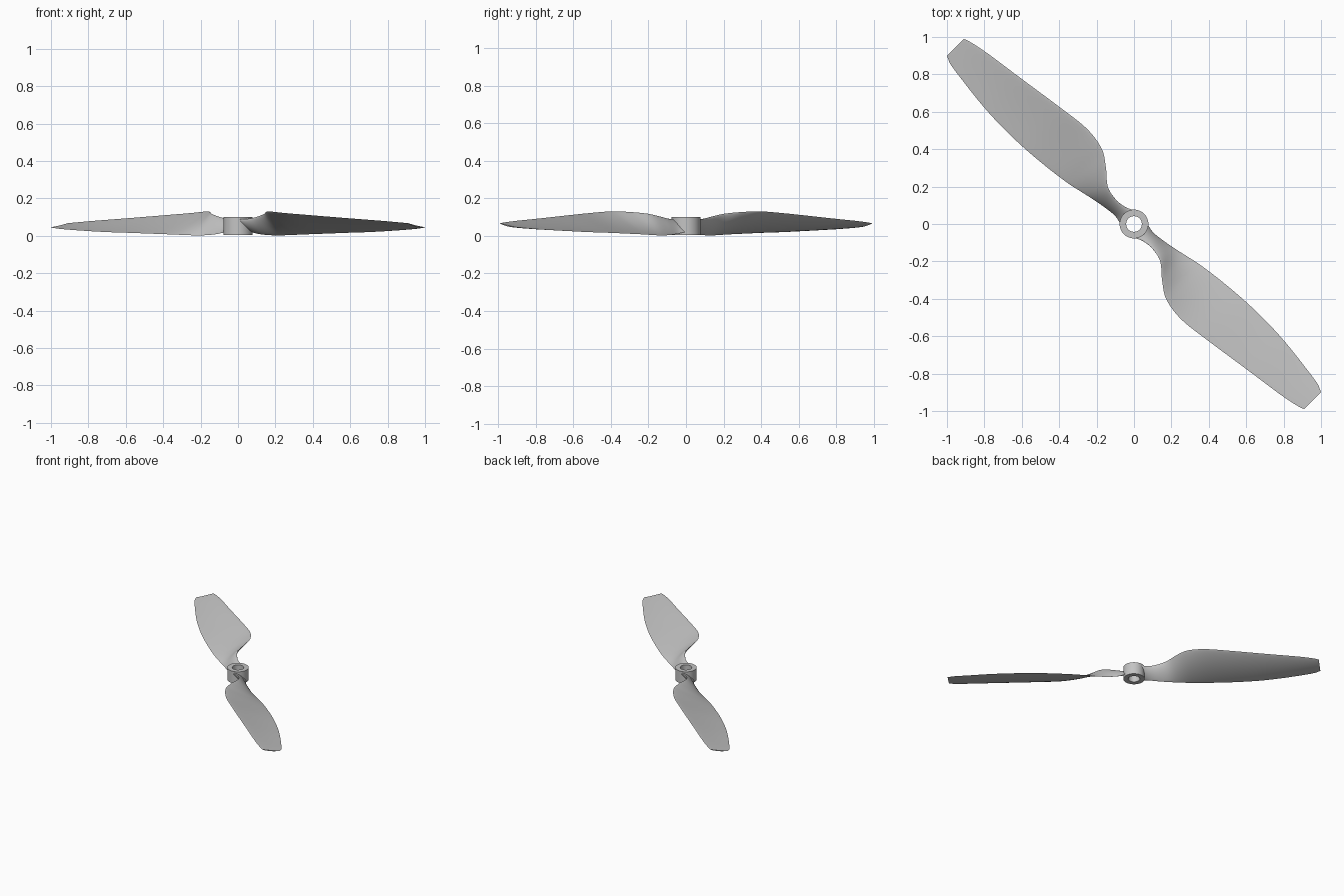
import bpy, bmesh, math
from mathutils import Vector, Matrix

cube = bpy.data.objects.get("Cube")
if cube:
    bpy.data.objects.remove(cube, do_unlink=True)

grey = bpy.data.materials.new("light grey plastic")
grey.use_nodes = True
grey.diffuse_color = (0.55, 0.55, 0.55, 1)
grey.node_tree.nodes["Principled BSDF"].inputs["Base Color"].default_value = (0.55, 0.55, 0.55, 1)


def make_object(name, bm, angle):
    bmesh.ops.recalc_face_normals(bm, faces=bm.faces[:])
    mesh = bpy.data.meshes.new(name)
    bm.to_mesh(mesh)
    bm.free()
    mesh.materials.append(grey)
    obj = bpy.data.objects.new(name, mesh)
    bpy.context.collection.objects.link(obj)
    bpy.ops.object.select_all(action='DESELECT')
    obj.select_set(True)
    bpy.context.view_layer.objects.active = obj
    bpy.ops.object.shade_smooth_by_angle(angle=math.radians(angle))
    return obj


# Blade stations: radius, high edge (offset, z), low edge (offset, z), thickness
STATIONS = [
    (0.055, -0.050, 0.088, 0.050, 0.020, 0.030),
    (0.100, -0.030, 0.090, 0.041, 0.012, 0.028),
    (0.160, -0.023, 0.100, 0.046, 0.005, 0.024),
    (0.240, -0.042, 0.117, 0.060, 0.002, 0.020),
    (0.318, -0.106, 0.127, 0.077, 0.004, 0.018),
    (0.400, -0.160, 0.130, 0.095, 0.007, 0.017),
    (0.530, -0.182, 0.122, 0.113, 0.011, 0.016),
    (0.700, -0.164, 0.111, 0.128, 0.016, 0.015),
    (0.865, -0.140, 0.100, 0.132, 0.020, 0.013),
    (1.020, -0.117, 0.090, 0.125, 0.026, 0.012),
    (1.195, -0.092, 0.079, 0.105, 0.034, 0.010),
    (1.300, -0.071, 0.071, 0.089, 0.041, 0.008),
    (1.343, -0.057, 0.067, 0.071, 0.046, 0.006),
]
STEPS = 5      # rings between stations
CHORD = 14     # points along each side of the section


def slope(k):
    a, b = STATIONS[max(k - 1, 0)], STATIONS[min(k + 1, len(STATIONS) - 1)]
    return [(q - p) / (b[0] - a[0]) for p, q in zip(a, b)]


def smooth_stations():
    """Cubic interpolation of the stations along the radius."""
    out = []
    for k in range(len(STATIONS) - 1):
        a, b, ma, mb = STATIONS[k], STATIONS[k + 1], slope(k), slope(k + 1)
        h = b[0] - a[0]
        for i in range(STEPS):
            u = i / STEPS
            w = (2*u**3 - 3*u*u + 1, (u**3 - 2*u*u + u) * h, 3*u*u - 2*u**3, (u**3 - u*u) * h)
            out.append([w[0]*a[j] + w[1]*ma[j] + w[2]*b[j] + w[3]*mb[j] for j in range(6)])
    return out + [list(STATIONS[-1])]


def section(r, t_hi, z_hi, t_lo, z_lo, thick):
    """Closed aerofoil loop, bowed downwards between its two edges."""
    hi, lo = Vector((t_hi, z_hi)), Vector((t_lo, z_lo))
    chord = lo - hi
    normal = Vector((-chord.y, chord.x)).normalized()
    bow = -0.035 * chord.length * min(1, max(0, (r - 0.1) / 0.3))

    def point(s, side):
        half = 0.5 * thick * math.sin(math.pi * s ** 0.8) ** 0.75 if 0 < s < 1 else 0
        p = hi + chord * s + normal * (4 * bow * s * (1 - s) + side * half)
        return Vector(((r + p.x) / math.sqrt(2), (p.x - r) / math.sqrt(2), p.y))

    ss = [(1 - math.cos(math.pi * i / CHORD)) / 2 for i in range(CHORD + 1)]
    return [point(s, 1) for s in ss] + [point(s, -1) for s in ss[-2:0:-1]]


def make_blade(name, turn):
    bm = bmesh.new()
    rings = [[bm.verts.new(p) for p in section(*st)] for st in smooth_stations()]
    n = len(rings[0])
    for a, b in zip(rings, rings[1:]):
        for i in range(n):
            j = (i + 1) % n
            bm.faces.new((a[i], a[j], b[j], b[i]))
    bm.faces.new(rings[0])
    bm.faces.new(rings[-1])
    bm.transform(Matrix.Rotation(turn, 4, 'Z'))
    return make_object(name, bm, 50)


# Two blades, half a turn apart
make_blade("front_left_blade", 0)
make_blade("back_right_blade", math.pi)

# Hub: a ring swept from a rectangular profile
bm = bmesh.new()
profile = [(0.042, 0.005), (0.077, 0.005), (0.077, 0.10), (0.042, 0.10)]
SEG = 48
loops = [[bm.verts.new((r * math.cos(math.tau * k / SEG), r * math.sin(math.tau * k / SEG), z))
          for r, z in profile] for k in range(SEG)]
for k in range(SEG):
    a, b = loops[k], loops[(k + 1) % SEG]
    for i in range(4):
        j = (i + 1) % 4
        bm.faces.new((a[i], b[i], b[j], a[j]))
make_object("hub", bm, 30)
